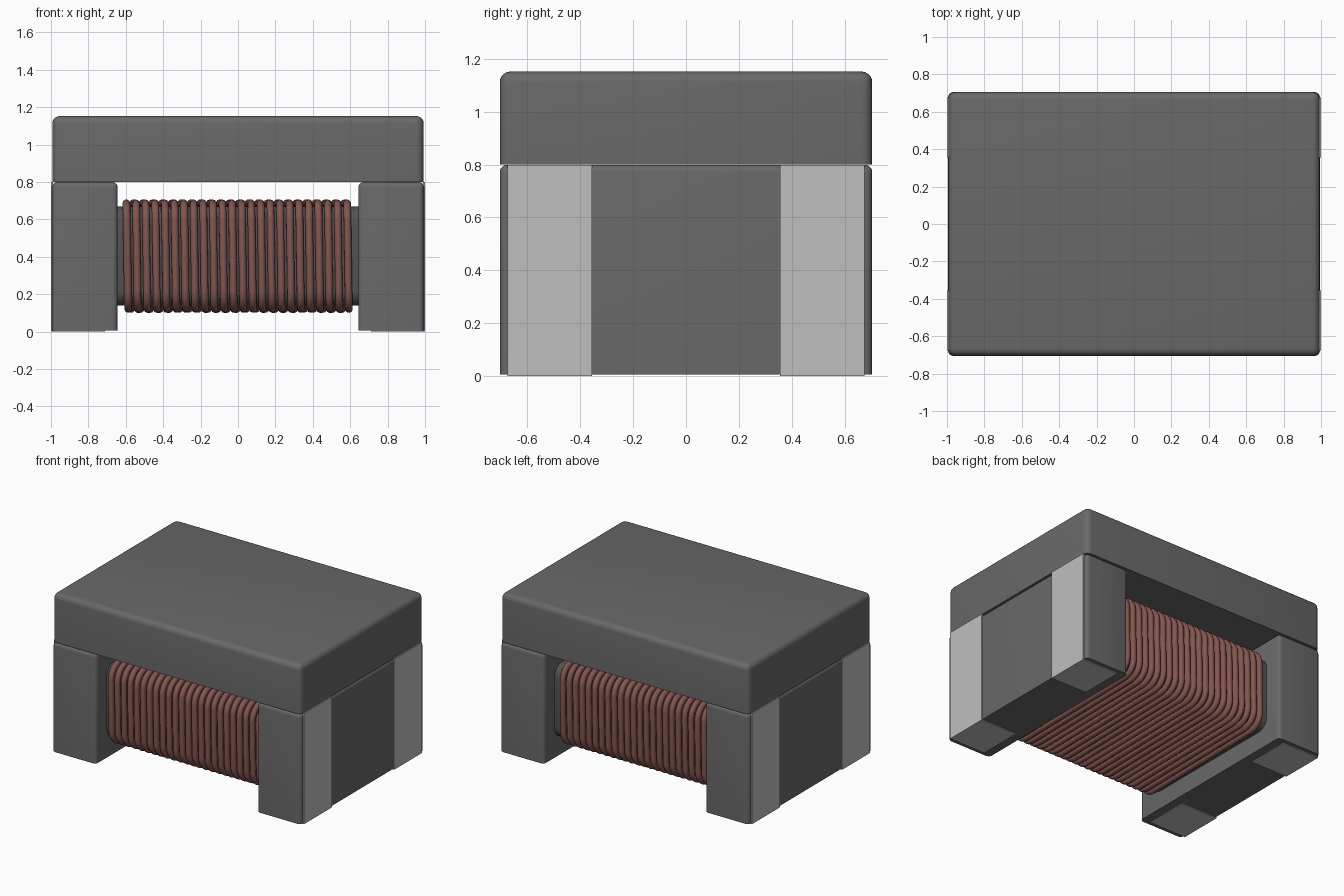
import bpy, bmesh, math
from mathutils import Vector

if "Cube" in bpy.data.objects:
    bpy.data.objects.remove(bpy.data.objects["Cube"], do_unlink=True)


def material(name, rgb):
    m = bpy.data.materials.new(name)
    m.use_nodes = True
    m.diffuse_color = (*rgb, 1)
    bsdf = m.node_tree.nodes["Principled BSDF"]
    bsdf.inputs["Base Color"].default_value = (*rgb, 1)
    bsdf.inputs["Roughness"].default_value = 0.6
    return m


FERRITE = material("ferrite grey", (0.14, 0.14, 0.14))
CORE = material("dark core grey", (0.085, 0.085, 0.085))
SILVER = material("terminal silver", (0.52, 0.52, 0.52))
COPPER = material("enamelled copper", (0.23, 0.092, 0.08))


def box(name, lo, hi, mat, bevel=0.0, rule=None):
    """Box between two corners; edges whose midpoint passes the rule are rounded."""
    lo, hi = Vector(lo), Vector(hi)
    size, mid = hi - lo, (lo + hi) / 2
    bm = bmesh.new()
    bmesh.ops.create_cube(bm, size=1)
    if bevel:
        edges = [e for e in bm.edges if rule((e.verts[0].co + e.verts[1].co) / 2)]
    for v in bm.verts:
        v.co = Vector(a * b for a, b in zip(v.co, size)) + mid
    if bevel:
        bmesh.ops.bevel(bm, geom=edges, offset=bevel, segments=5,
                        profile=0.5, affect='EDGES')
    mesh = bpy.data.meshes.new(name)
    bm.to_mesh(mesh)
    bm.free()
    mesh.materials.append(mat)
    obj = bpy.data.objects.new(name, mesh)
    bpy.context.collection.objects.link(obj)
    bpy.ops.object.select_all(action='DESELECT')
    obj.select_set(True)
    bpy.context.view_layer.objects.active = obj
    if bevel:
        bpy.ops.object.shade_smooth_by_angle(angle=math.radians(35))
    return obj


def not_bottom(c):
    return c.z > -0.4


def along_x(c):
    return abs(c.x) < 0.1


# Lid slab and winding core
box("lid", (-0.993, -0.705, 0.80), (0.993, 0.705, 1.152), FERRITE, 0.04, not_bottom)
box("core", (-0.66, -0.582, 0.138), (0.66, 0.582, 0.668), CORE, 0.08, along_x)

# Legs with L-shaped terminals at each corner
for side, s in (("left", 1), ("right", -1)):
    def span(a, b):
        return sorted((s * a, s * b))
    x0, x1 = span(0.643, 0.994)
    box(side + "_leg", (x0, -0.705, 0.006), (x1, 0.705, 0.799), FERRITE, 0.028, not_bottom)
    for end, t in (("back", 1), ("front", -1)):
        y0, y1 = sorted((t * 0.356, t * 0.675))
        x0, x1 = span(0.99, 1.0)
        box(f"{side}_{end}_side_terminal", (x0, y0, 0), (x1, y1, 0.799), SILVER)
        x0, x1 = span(0.71, 0.995)
        box(f"{side}_{end}_bottom_terminal", (x0, y0, 0), (x1, y1, 0.008), SILVER)

# One rounded-rectangle turn in the YZ plane, from the top front corner downwards
HY, HZ, R, ZC = 0.60, 0.2825, 0.10, 0.403
turn = []
for cy, cz, start in ((-1, 1, 90), (-1, -1, 180), (1, -1, 270), (1, 1, 360)):
    for k in range(7):
        a = math.radians(start + 15 * k)
        turn.append((cy * (HY - R) + R * math.cos(a), ZC + cz * (HZ - R) + R * math.sin(a)))

# Helical path: x advances with the distance travelled round the core
TURNS, PITCH, X0 = 24, 0.0513, -0.597
n = len(turn)
lengths = [math.dist(turn[i], turn[(i + 1) % n]) for i in range(n)]
per = sum(lengths)
path, travelled = [], 0.0
for i in range((TURNS - 1) * n + n // 2):
    y, z = turn[i % n]
    path.append((X0 + PITCH * travelled / per, y, z))
    travelled += lengths[i % n]

curve = bpy.data.curves.new("copper_winding", 'CURVE')
curve.dimensions = '3D'
curve.bevel_depth = 0.0205
curve.bevel_resolution = 3
curve.use_fill_caps = True
spline = curve.splines.new('POLY')
spline.points.add(len(path) - 1)
for p, co in zip(spline.points, path):
    p.co = (*co, 1)
spline.use_smooth = True
curve.materials.append(COPPER)
winding = bpy.data.objects.new("copper_winding", curve)
bpy.context.collection.objects.link(winding)
